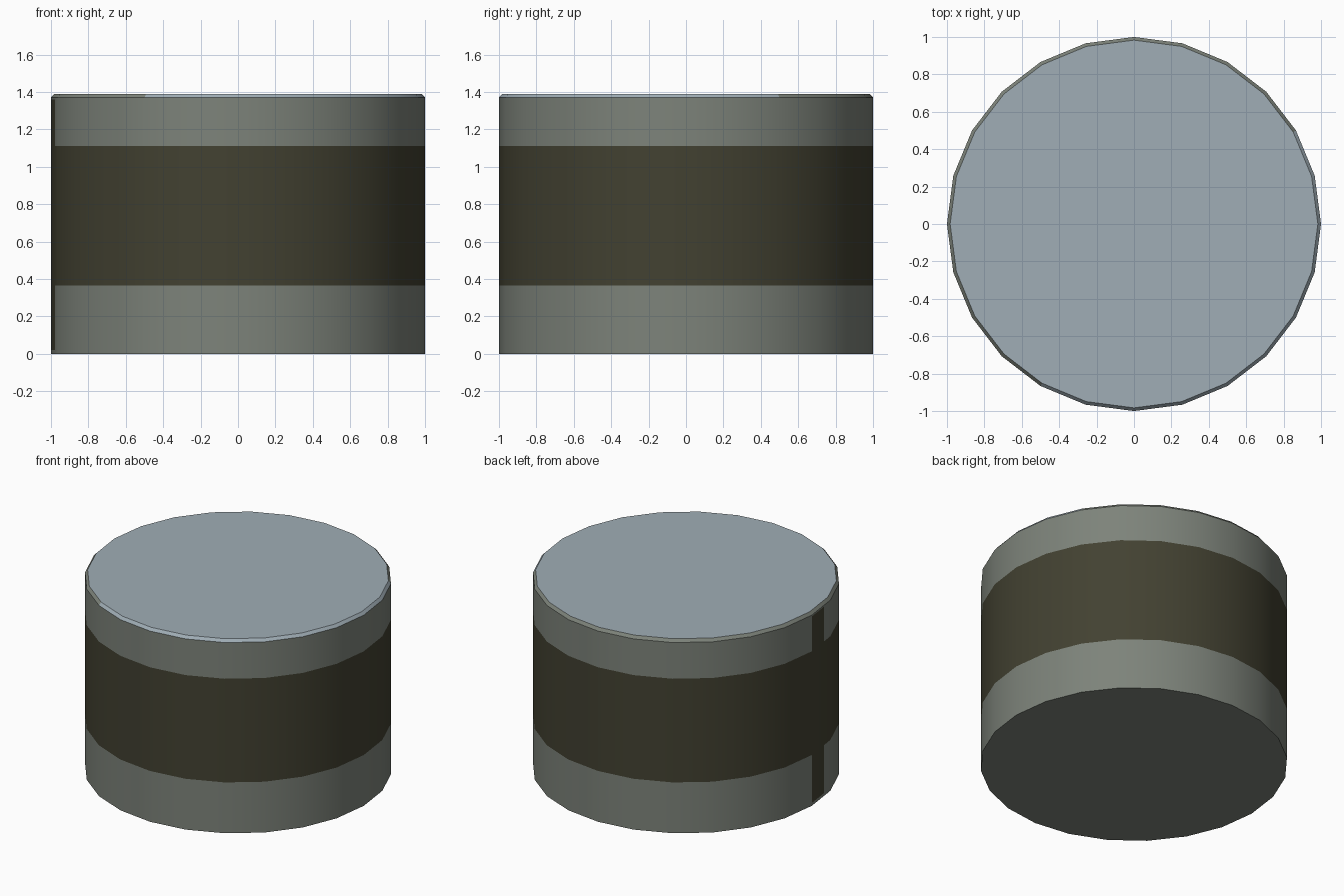
import bpy, bmesh, math

if "Cube" in bpy.data.objects:
    bpy.data.objects.remove(bpy.data.objects["Cube"])

HEIGHT, SIDES = 1.39, 24
STRIPE_A, STRIPE_B = 180, 190      # painted seam stripe, in degrees


def material(name, rgb):
    m = bpy.data.materials.new(name)
    m.diffuse_color = (*rgb, 1)
    m.use_nodes = True
    m.node_tree.nodes["Principled BSDF"].inputs["Base Color"].default_value = m.diffuse_color
    return m


mats = [material("grey_metal", (0.205, 0.227, 0.195)),
        material("dark_olive", (0.055, 0.053, 0.031)),
        material("pale_blue", (0.35, 0.42, 0.465))]
GREY, OLIVE, BLUE = range(3)


def on_polygon(deg, r):
    """Point at an angle on the flat-sided outline."""
    step = 360 / SIDES
    mid = (math.floor(deg / step + 1e-6) + 0.5) * step
    d = r * math.cos(math.radians(step / 2)) / math.cos(math.radians(deg - mid))
    return d * math.cos(math.radians(deg)), d * math.sin(math.radians(deg))


# Outline angles, with an extra cut for the edge of the seam stripe
angles = sorted([i * 360 / SIDES for i in range(SIDES)] + [STRIPE_B])
# Profile of the wall: radius, height
profile = [(1, 0), (1, 0.02), (1, 0.365), (1, 1.11), (1, 1.36),
           (1, 1.37), (0.983, HEIGHT)]

bm = bmesh.new()
rings = [[bm.verts.new((*on_polygon(a, r), z)) for a in angles] for r, z in profile]
n = len(angles)
for k in range(len(rings) - 1):
    for i in range(n):
        j = (i + 1) % n
        f = bm.faces.new((rings[k][i], rings[k][j], rings[k + 1][j], rings[k + 1][i]))
        a = (angles[i] + (angles[j] if j else 360)) / 2
        # Broad band, seam stripe, and the pale front-right part of the rim
        if k == 2 or (k in (1, 3) and STRIPE_A < a < STRIPE_B):
            f.material_index = OLIVE
        elif k == 5 and math.cos(math.radians(a + 45)) > 0.2:
            f.material_index = BLUE

# Base and lid
bm.faces.new(rings[0][::-1]).material_index = GREY
bm.faces.new(rings[-1]).material_index = BLUE

mesh = bpy.data.meshes.new("drum")
bm.to_mesh(mesh)
bm.free()
for m in mats:
    mesh.materials.append(m)
drum = bpy.data.objects.new("drum", mesh)
bpy.context.collection.objects.link(drum)

# Round shading on the wall, sharp rim and base
bpy.context.view_layer.objects.active = drum
drum.select_set(True)
bpy.ops.object.shade_smooth_by_angle(angle=math.radians(30))
